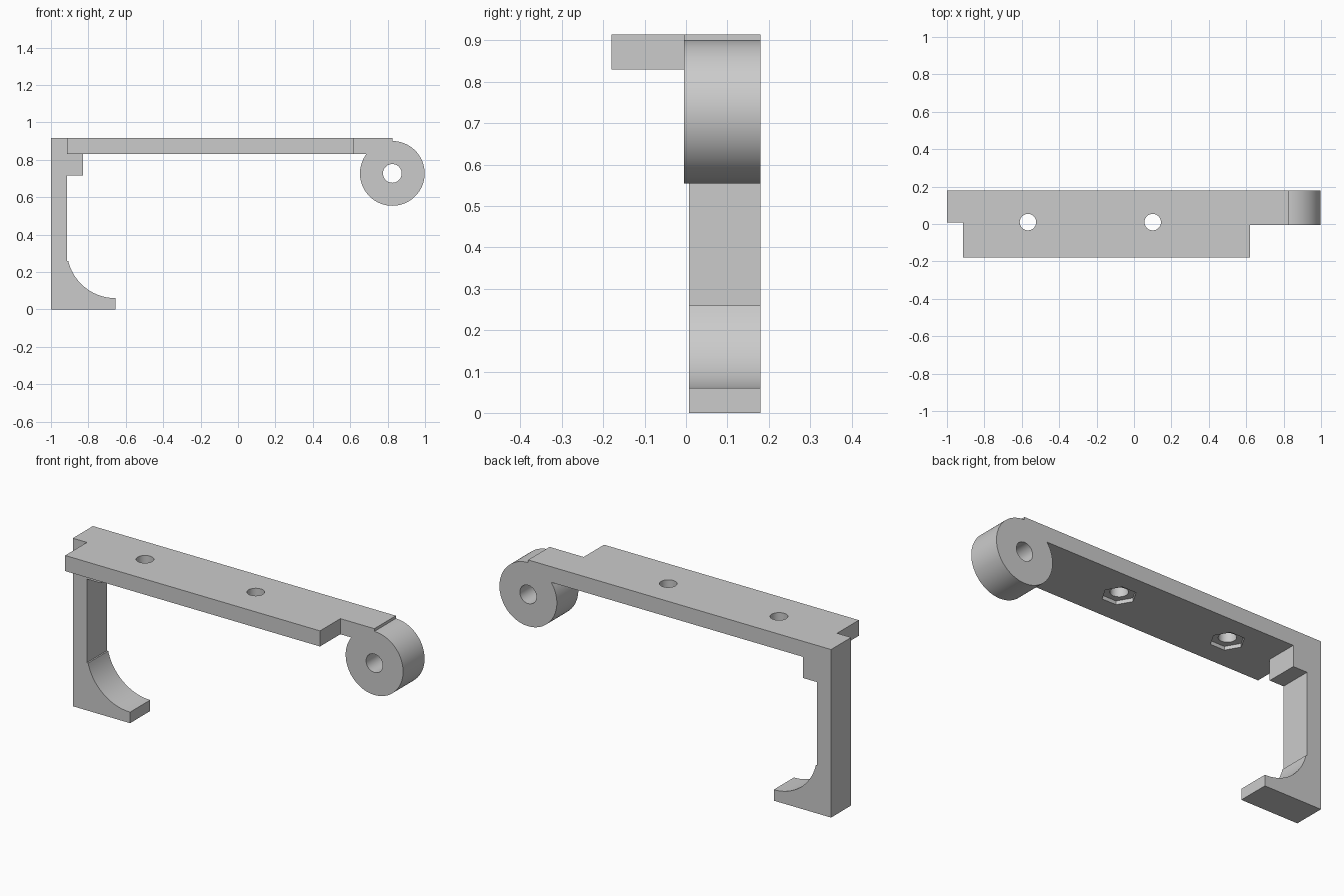
import bpy
import bmesh
from math import cos, sin, pi, radians
from mathutils import Vector

cube = bpy.data.objects.get("Cube")
if cube:
    bpy.data.objects.remove(cube, do_unlink=True)

grey = bpy.data.materials.new("plain grey")
grey.use_nodes = True
GREY = (0.6, 0.6, 0.6, 1)
grey.diffuse_color = GREY
grey.node_tree.nodes["Principled BSDF"].inputs["Base Color"].default_value = GREY


def prism(name, points, axis, start, end):
    """Extrude a closed outline along y (points are x, z) or z (points are x, y)."""
    def place(a, b, t):
        return (a, t, b) if axis == "y" else (a, b, t)
    bm = bmesh.new()
    face = bm.faces.new([bm.verts.new(place(a, b, start)) for a, b in points])
    ext = bmesh.ops.extrude_face_region(bm, geom=[face])
    offset = Vector(place(0, 0, end - start))
    bmesh.ops.translate(bm, vec=offset,
                        verts=[v for v in ext["geom"] if isinstance(v, bmesh.types.BMVert)])
    bmesh.ops.recalc_face_normals(bm, faces=bm.faces)
    mesh = bpy.data.meshes.new(name)
    bm.to_mesh(mesh)
    bm.free()
    mesh.materials.append(grey)
    obj = bpy.data.objects.new(name, mesh)
    bpy.context.collection.objects.link(obj)
    return obj


def arc(cx, cy, r, a0, a1, n):
    """Points on an arc, from angle a0 to a1 in degrees."""
    steps = [radians(a0 + (a1 - a0) * i / n) for i in range(n + 1)]
    return [(cx + r * cos(a), cy + r * sin(a)) for a in steps]


def ring(cx, cy, r, n):
    return arc(cx, cy, r, 0, 360, n)[:-1]


def combine(target, other, operation):
    """Join or cut with another solid, then drop that solid."""
    mod = target.modifiers.new(operation, "BOOLEAN")
    mod.operation = operation
    mod.solver = "EXACT"
    mod.object = other
    bpy.context.view_layer.objects.active = target
    bpy.ops.object.modifier_apply(modifier=mod.name)
    bpy.data.objects.remove(other, do_unlink=True)


TOP, UNDER, BACK = 0.915, 0.83, 0.18
PIVOT = (0.825, 0.727)

# Long arm with its stepped front edge
bracket = prism("bracket", [(-1, 0.007), (-0.915, 0.007), (-0.915, -BACK), (0.62, -BACK),
                            (0.62, -0.005), (0.825, -0.005), (0.825, BACK), (-1, BACK)],
                "z", UNDER, TOP)

# Hooked leg with inner corner block and curved foot
leg = prism("leg", [(-1, 0), (-0.655, 0)]
            + arc(-0.655, 0.32, 0.26, 270, 193.5, 24)
            + [(-0.915, 0.26), (-0.915, 0.715), (-0.83, 0.715),
               (-0.83, UNDER), (-0.83, TOP), (-1, TOP)],
            "y", 0.007, BACK)
combine(bracket, leg, "UNION")

# Round pivot barrel with a bore
combine(bracket, prism("barrel", ring(*PIVOT, 0.173, 96), "y", -0.005, BACK), "UNION")
combine(bracket, prism("bore", ring(*PIVOT, 0.05, 48), "y", -0.1, 0.3), "DIFFERENCE")

# Screw holes with hexagonal nut recesses underneath
for x in (-0.567, 0.1):
    combine(bracket, prism("screw_hole", ring(x, 0.01, 0.044, 48), "z", 0.7, 1), "DIFFERENCE")
    combine(bracket, prism("nut_recess", ring(x, 0.01, 0.085, 6), "z", 0.8, UNDER + 0.02),
            "DIFFERENCE")

bpy.ops.object.select_all(action="DESELECT")
bracket.select_set(True)
bpy.context.view_layer.objects.active = bracket
bpy.ops.object.shade_smooth_by_angle(angle=radians(25))
